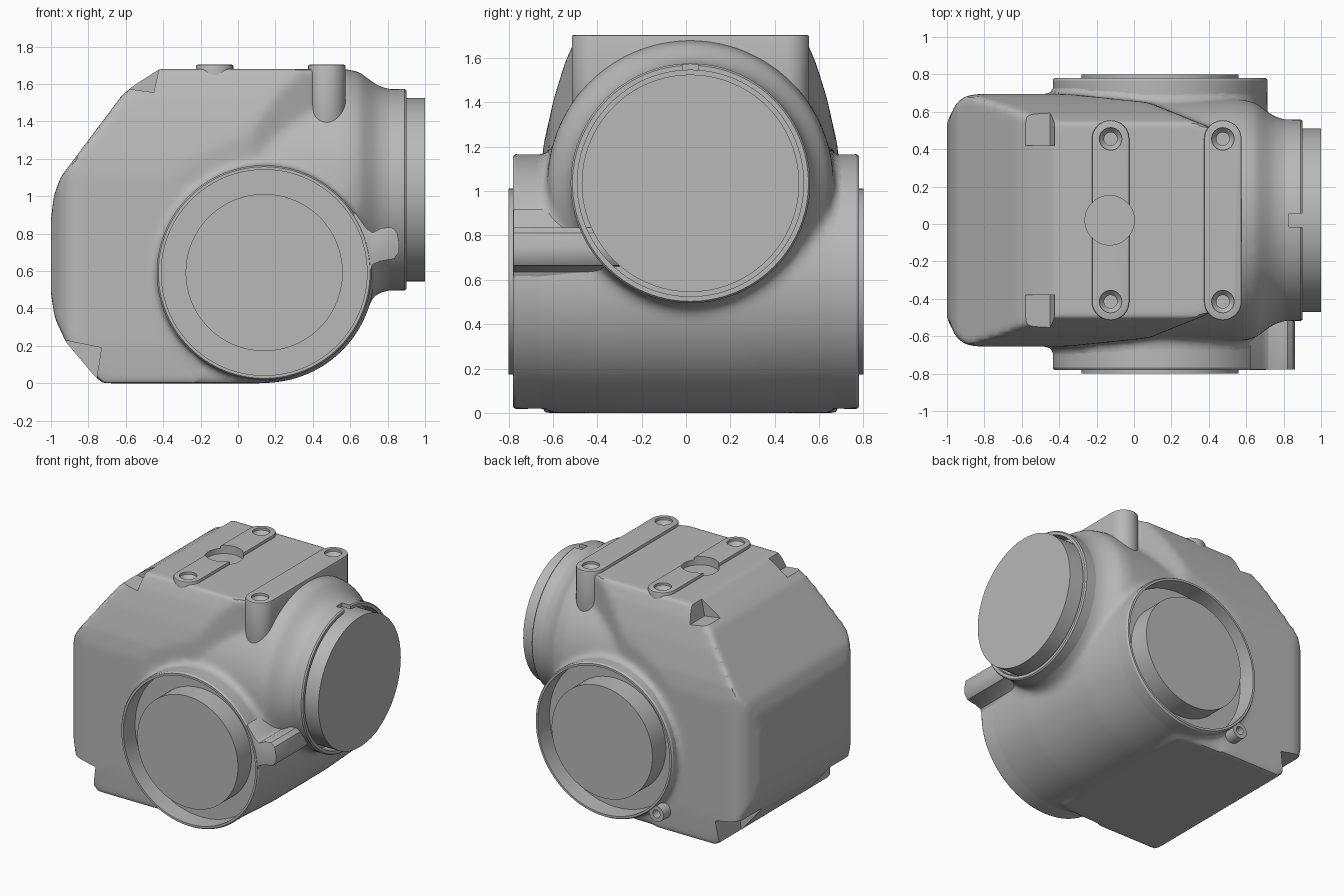
import bpy
import bmesh
import math
from mathutils import Vector

if "Cube" in bpy.data.objects:
    bpy.data.objects.remove(bpy.data.objects["Cube"], do_unlink=True)

grey = bpy.data.materials.new("cast_grey")
grey.use_nodes = True
GREY = (0.48, 0.48, 0.48, 1)
grey.diffuse_color = GREY
grey.node_tree.nodes["Principled BSDF"].inputs["Base Color"].default_value = GREY

MID_Y = 0.02                      # symmetry plane of the casting
BARREL = (0.14, 0, 0.592)         # cross barrel centre
NECK = (0, MID_Y, 1.035)          # end neck centre


def finish(name, bm):
    bmesh.ops.recalc_face_normals(bm, faces=bm.faces)
    mesh = bpy.data.meshes.new(name)
    bm.to_mesh(mesh)
    bm.free()
    mesh.materials.append(grey)
    obj = bpy.data.objects.new(name, mesh)
    bpy.context.collection.objects.link(obj)
    return obj


def prism(name, outline, axis, low, high):
    """Extrude a 2D outline along an axis."""
    place = {"X": lambda a, b, h: (h, a, b),
             "Y": lambda a, b, h: (a, h, b),
             "Z": lambda a, b, h: (a, b, h)}[axis]
    bm = bmesh.new()
    face = bm.faces.new([bm.verts.new(place(a, b, low)) for a, b in outline])
    out = bmesh.ops.extrude_face_region(bm, geom=[face])
    moved = [v for v in out["geom"] if isinstance(v, bmesh.types.BMVert)]
    bmesh.ops.translate(bm, verts=moved, vec=place(0, 0, high - low))
    return finish(name, bm)


def revolve(name, profile, axis, centre, tube=False, steps=96):
    """Spin (radius, height) points about an axis; a tube closes its own loop."""
    place = {"X": lambda r, h: (h, 0, r),
             "Y": lambda r, h: (r, h, 0),
             "Z": lambda r, h: (r, 0, h)}[axis]
    direction = Vector((axis == "X", axis == "Y", axis == "Z"))
    bm = bmesh.new()
    verts = [bm.verts.new(Vector(place(r, h)) + Vector(centre)) for r, h in profile]
    pairs = list(zip(verts, verts[1:]))
    if tube:
        pairs.append((verts[-1], verts[0]))
    edges = [bm.edges.new(p) for p in pairs]
    bmesh.ops.spin(bm, geom=verts + edges, cent=centre, axis=direction,
                   angle=math.tau, steps=steps)
    bmesh.ops.remove_doubles(bm, verts=bm.verts, dist=0.0001)
    return finish(name, bm)


def disc(name, radius, low, high, axis, centre):
    return revolve(name, [(0, low), (radius, low), (radius, high), (0, high)], axis, centre)


def apply(obj, kind, **settings):
    mod = obj.modifiers.new(kind.lower(), kind)
    for key, value in settings.items():
        setattr(mod, key, value)
    bpy.context.view_layer.objects.active = obj
    bpy.ops.object.modifier_apply(modifier=mod.name)


def combine(obj, other, operation, keep=False):
    apply(obj, "BOOLEAN", object=other, operation=operation, solver="EXACT")
    if not keep:
        bpy.data.objects.remove(other, do_unlink=True)


def mirrored(half, mid=0.0):
    """Complete a symmetric outline whose first coordinate is the half width."""
    return ([(mid + w, t) for w, t in half]
            + [(mid - w, t) for w, t in reversed(half)])


def stadium(x, low, high, radius, steps=16):
    pts = []
    for y, start in ((high, 0), (low, math.pi)):
        for i in range(steps + 1):
            a = start + math.pi * i / steps
            pts.append((x + radius * math.cos(a), y + radius * math.sin(a)))
    return pts


# Main casting: intersection of its side, end and plan outlines
side = [(-0.72, 0), (-0.76, 0.03), (-0.92, 0.22), (-0.98, 0.35), (-1, 0.48),
        (-1, 0.88), (-0.985, 1.0), (-0.95, 1.1), (-0.62, 1.54), (-0.56, 1.59),
        (-0.42, 1.68), (0.42, 1.68), (0.42, 0.2), (0.14, 0)]
end = mirrored([(0.66, -0.1), (0.675, 0.2), (0.675, 1.1), (0.66, 1.22),
                (0.615, 1.42), (0.565, 1.58), (0.53, 1.66), (0.5, 1.75)], MID_Y)
plan = mirrored([(0.5, -1.05), (0.54, -0.99), (0.62, -0.955), (0.66, -0.91),
                 (0.675, -0.85), (0.675, -0.35), (0.63, 0.08), (0.48, 0.45)], MID_Y)
housing = prism("housing", side, "Y", -0.9, 0.9)
combine(housing, prism("end_shape", end, "X", -1.2, 0.8), "INTERSECT")
combine(housing, prism("plan_shape", [(x, y) for y, x in plan], "Z", -0.2, 1.9), "INTERSECT")

# Cross barrel and flared neck, blended into the casting
combine(housing, revolve("barrel", [(0, -0.77), (0.568, -0.77), (0.59, -0.3), (0.59, 0.3),
                                    (0.568, 0.77), (0, 0.77)], "Y", BARREL), "UNION")
combine(housing, revolve("neck", [(0, -0.1), (0.645, -0.1), (0.645, 0.58), (0.63, 0.65),
                                  (0.59, 0.7), (0.555, 0.75), (0.535, 0.82),
                                  (0.535, 0.89), (0, 0.89)], "X", NECK), "UNION")
apply(housing, "REMESH", mode="VOXEL", voxel_size=0.02)
apply(housing, "SMOOTH", factor=0.5, iterations=10)

# Recesses behind the caps
for sign in (-1, 1):
    combine(housing, disc("side_recess", 0.552, sign * 0.64, sign * 0.9, "Y", BARREL), "DIFFERENCE")
combine(housing, disc("end_recess", 0.512, 0.8, 1.1, "X", NECK), "DIFFERENCE")

# Corner pockets at the top and bottom of the sloped end
pockets = {"top": [(-0.41, 1.74), (-0.45, 1.555), (-0.66, 1.585), (-0.7, 1.8)],
           "bottom": [(-0.73, 0.19), (-0.768, -0.05), (-1.1, -0.05), (-1.1, 0.265)]}
for outline in pockets.values():
    for sign in (-1, 1):
        cutter = prism("pocket", outline, "Y", MID_Y + sign * 0.4, MID_Y + sign * 0.9)
        combine(housing, cutter, "DIFFERENCE")

# Mounting rails on top, with countersunk holes and a round pocket
rails = {"left_rail": (0.475, 1.3), "right_rail": (-0.125, 1.6)}
rail_objects = []
for name, (x, bottom) in rails.items():
    rail = prism(name, stadium(x, -0.415, 0.455, 0.1), "Z", bottom, 1.703)
    apply(rail, "BEVEL", width=0.008, segments=2, limit_method="ANGLE", angle_limit=0.8)
    rail_objects.append(rail)
    for y in (-0.415, 0.455):
        hole = revolve("screw_hole", [(0, 1.6), (0.035, 1.6), (0.035, 1.655), (0.06, 1.685),
                                      (0.06, 1.8), (0, 1.8)], "Z", (x, y, 0), steps=32)
        combine(rail, hole, "DIFFERENCE", keep=True)
        combine(housing, hole, "DIFFERENCE")
pocket = disc("round_pocket", 0.132, 1.64, 1.8, "Z", (-0.13, MID_Y, 0))
combine(rail_objects[1], pocket, "DIFFERENCE", keep=True)
combine(housing, pocket, "DIFFERENCE")

# Crisp rims and caps on both sides of the barrel
parts = [housing] + rail_objects
for name, sign in (("front", -1), ("back", 1)):
    rim = [(0.55, 0.6), (0.572, 0.6), (0.574, 0.768), (0.566, 0.78), (0.55, 0.78)]
    parts.append(revolve(name + "_rim", [(r, sign * h) for r, h in rim], "Y", BARREL, tube=True))
    parts.append(disc(name + "_cap", 0.42, sign * 0.5, sign * 0.8, "Y", BARREL))

# End rim with a key slot, and its cap
end_rim = revolve("end_rim", [(0.51, 0.76), (0.538, 0.76), (0.54, 0.89), (0.532, 0.9),
                              (0.51, 0.9)], "X", NECK, tube=True)
slot = prism("key_slot", [(-0.015, 1.5), (0.055, 1.5), (0.055, 1.7), (-0.015, 1.7)], "X", 0.83, 1.0)
combine(end_rim, slot, "DIFFERENCE", keep=True)
combine(housing, slot, "DIFFERENCE")
parts += [end_rim, disc("end_cap", 0.49, 0.7, 1.0, "X", NECK)]

# Front lug beside the barrel
lug = prism("front_lug", [(0.62, 0.92), (0.685, 0.83), (0.72, 0.805), (0.77, 0.83), (0.82, 0.835),
                          (0.85, 0.81), (0.862, 0.75), (0.86, 0.7), (0.835, 0.665), (0.76, 0.652),
                          (0.72, 0.635), (0.69, 0.56), (0.62, 0.55)], "Y", -0.778, -0.3)
combine(lug, disc("lug_clearance", 0.56, -0.9, -0.2, "Y", BARREL), "DIFFERENCE")
apply(lug, "BEVEL", width=0.01, segments=2, limit_method="ANGLE", angle_limit=0.9)
parts.append(lug)

# Small drilled ear at the lower edge of the back rim
parts.append(revolve("back_ear", [(0.03, 0.6), (0.065, 0.6), (0.06, 0.775), (0.03, 0.775)],
                     "Y", (-0.295, 0, 0.157), tube=True, steps=32))

# Smooth shading with sharp edges kept
bpy.ops.object.select_all(action="DESELECT")
for obj in parts:
    obj.select_set(True)
bpy.context.view_layer.objects.active = housing
bpy.ops.object.shade_smooth_by_angle(angle=math.radians(32))
